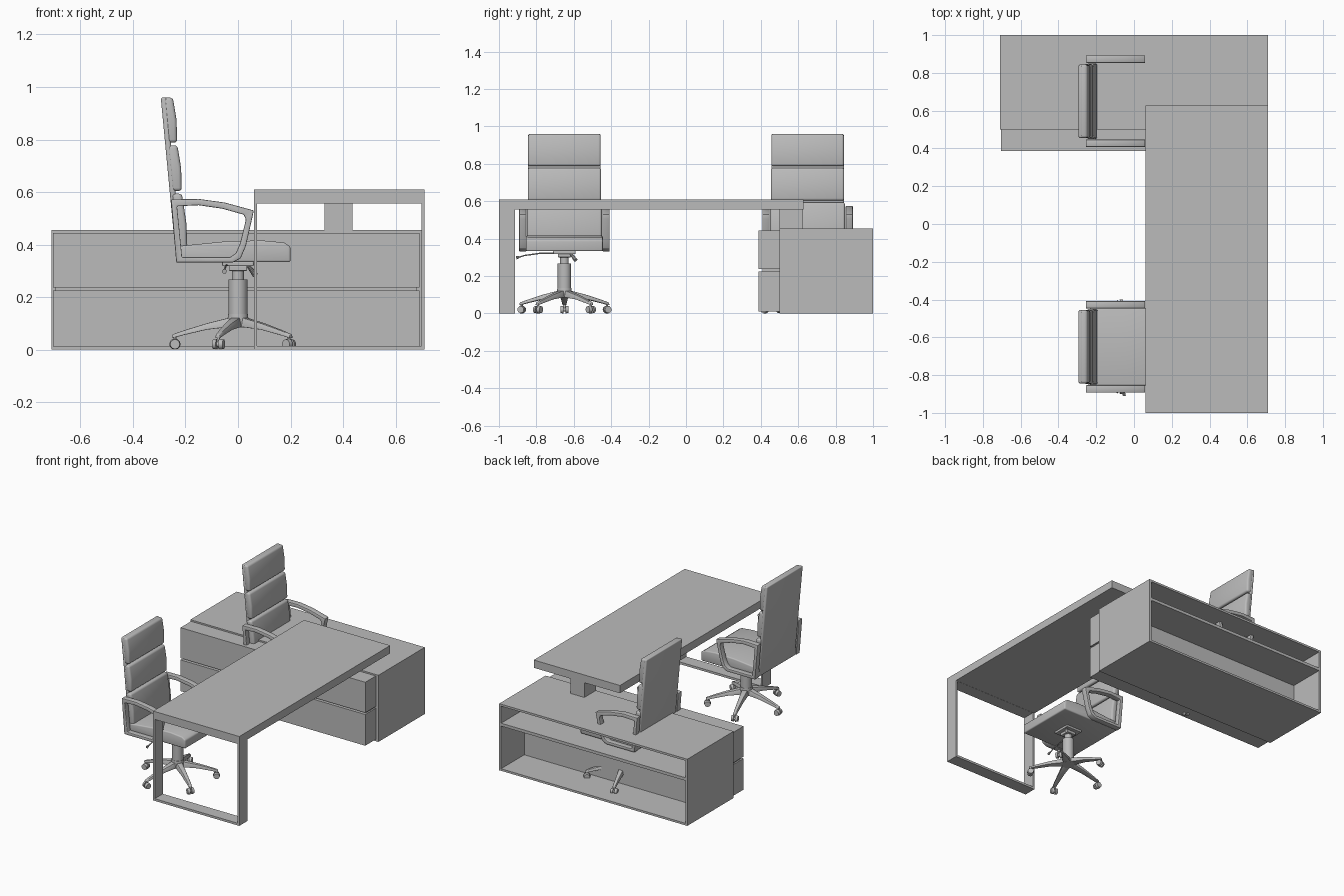
import bpy, bmesh, math
from mathutils import Vector, Matrix

cube = bpy.data.objects.get("Cube")
if cube:
    bpy.data.objects.remove(cube, do_unlink=True)

# One neutral grey for everything
grey = bpy.data.materials.new("neutral grey")
grey.use_nodes = True
COL = (0.5, 0.5, 0.5, 1)
grey.diffuse_color = COL
grey.node_tree.nodes["Principled BSDF"].inputs["Base Color"].default_value = COL


def finish(name, bm, bevel=0.0, segs=3, smooth=False):
    """Turn a bmesh into a named object, optionally bevelled and smoothed."""
    bmesh.ops.recalc_face_normals(bm, faces=bm.faces)
    if bevel:
        edges = [e for e in bm.edges if e.calc_face_angle(0) > 0.6]
        bmesh.ops.bevel(bm, geom=edges, offset=bevel, segments=segs, profile=0.5, affect='EDGES')
    me = bpy.data.meshes.new(name)
    bm.to_mesh(me)
    bm.free()
    me.materials.append(grey)
    if smooth:
        me.shade_smooth()
        me.set_sharp_from_angle(angle=math.radians(35))
    ob = bpy.data.objects.new(name, me)
    bpy.context.collection.objects.link(ob)
    return ob


def add_box(bm, x0, x1, y0, y1, z0, z1):
    m = Matrix.Translation(((x0 + x1) / 2, (y0 + y1) / 2, (z0 + z1) / 2)) @ \
        Matrix.Diagonal((x1 - x0, y1 - y0, z1 - z0, 1))
    bmesh.ops.create_cube(bm, size=1, matrix=m)


def boxes(name, *dims):
    bm = bmesh.new()
    for d in dims:
        add_box(bm, *d)
    return finish(name, bm)


def slab(name, pts, y0, y1, **kw):
    """Extrude an x-z outline across y."""
    bm = bmesh.new()
    a, b = [[bm.verts.new((x, y, z)) for x, z in pts] for y in (y0, y1)]
    bm.faces.new(a)
    bm.faces.new(b)
    for i in range(len(pts)):
        j = (i + 1) % len(pts)
        bm.faces.new((a[i], a[j], b[j], b[i]))
    return finish(name, bm, **kw)


def ring(name, outer, inner, y0, y1, **kw):
    """Closed x-z loop with a hole, extruded across y."""
    bm = bmesh.new()
    o0, o1, i0, i1 = [[bm.verts.new((x, y, z)) for x, z in pts]
                      for pts in (outer, inner) for y in (y0, y1)]
    for k in range(len(outer)):
        j = (k + 1) % len(outer)
        for p, q in ((o0, o1), (i1, i0), (o0, i0), (o1, i1)):
            bm.faces.new((p[k], p[j], q[j], q[k]))
    return finish(name, bm, **kw)


def add_cyl(bm, p, q, r0, r1=None, n=20):
    """Cylinder or cone between two points."""
    p, q = Vector(p), Vector(q)
    d = q - p
    m = Matrix.Translation((p + q) / 2) @ d.to_track_quat('Z', 'Y').to_matrix().to_4x4()
    bmesh.ops.create_cone(bm, cap_ends=True, segments=n, radius1=r0,
                          radius2=r0 if r1 is None else r1, depth=d.length, matrix=m)


# Desk: top slab, hoop leg at the front end, short pedestal on the cabinet
boxes("desk_top", (0.06, 0.71, -1, 0.627, 0.557, 0.61))
ring("desk_hoop_leg", [(0.06, 0), (0.71, 0), (0.71, 0.557), (0.06, 0.557)],
     [(0.072, 0.015), (0.698, 0.015), (0.698, 0.556), (0.072, 0.556)], -1, -0.913)
boxes("desk_pedestal", (0.33, 0.435, 0.5, 0.625, 0.455, 0.557))

# Cabinet: closed front half, open shelves at the back
T = 0.014
boxes("cabinet_carcass",
      (-0.71, 0.71, 0.5, 1, 0.455 - T, 0.455),
      (-0.71, 0.71, 0.5, 1, 0, T),
      (-0.71, -0.71 + T, 0.5, 1, T, 0.455 - T),
      (0.71 - T, 0.71, 0.5, 1, T, 0.455 - T),
      (-0.71 + T, 0.71 - T, 0.5, 0.75, T, 0.455 - T))
boxes("cabinet_shelf", (-0.71 + T, 0.71 - T, 0.75, 1, 0.305, 0.325))
boxes("drawer_core", (-0.695, 0.68, 0.41, 0.5, 0.02, 0.435))
for label, z0, z1 in (("lower", 0.012, 0.225), ("upper", 0.237, 0.445)):
    boxes("drawer_" + label, (-0.705, 0.69, 0.387, 0.5, z0, z1))

# Armrest loop outlines
ARM_OUT = [(-0.255, 0.572), (-0.15, 0.574), (-0.05, 0.56), (0.06, 0.53), (0.055, 0.505),
           (0.03, 0.395), (0.01, 0.348), (-0.02, 0.332), (-0.12, 0.332), (-0.235, 0.332)]
ARM_IN = [(-0.232, 0.546), (-0.15, 0.55), (-0.06, 0.537), (0.022, 0.514), (0.03, 0.495),
          (0.008, 0.405), (-0.008, 0.368), (-0.03, 0.352), (-0.12, 0.352), (-0.213, 0.352)]


def back_x(z):
    """Rear face of the leaning backrest."""
    return -0.294 + (0.96 - z) * 0.095


def chair(tag, cy):
    n = lambda part: tag + "_" + part
    # Backrest shell and three cushions
    zs = (0.335, 0.96)
    slab(n("back_shell"), [(back_x(zs[0]), zs[0]), (back_x(zs[0]) + 0.022, zs[0]),
                           (back_x(zs[1]) + 0.022, zs[1]), (back_x(zs[1]), zs[1])],
         cy - 0.194, cy + 0.194, bevel=0.008, smooth=True)
    for part, z0, z1, w in (("lower", 0.37, 0.594, 0.2), ("middle", 0.604, 0.778, 0.196),
                            ("upper", 0.788, 0.96, 0.194)):
        a, b, zm = back_x(z0), back_x(z1), (z0 + z1) / 2
        slab(n("back_cushion_" + part),
             [(a + 0.008, z0), (a + 0.046, z0), (back_x(zm) + 0.052, zm), (b + 0.046, z1), (b + 0.008, z1)],
             cy - w, cy + w, bevel=0.012, smooth=True)
    # Seat cushion
    slab(n("seat"), [(-0.235, 0.333), (0.2, 0.333), (0.2, 0.392), (0.175, 0.408), (0.09, 0.416),
                     (-0.05, 0.412), (-0.2, 0.397), (-0.235, 0.395)],
         cy - 0.205, cy + 0.205, bevel=0.008, smooth=True)
    # Armrests on both sides
    for side, s in (("left", 1), ("right", -1)):
        ring(n("armrest_" + side), ARM_OUT, ARM_IN, cy + s * 0.203, cy + s * 0.242, bevel=0.004, segs=2, smooth=True)
    # Tilt mechanism, levers and gas column
    bm = bmesh.new()
    add_box(bm, -0.06, 0.06, cy - 0.06, cy + 0.06, 0.318, 0.335)
    add_box(bm, -0.035, 0.035, cy - 0.035, cy + 0.035, 0.3, 0.32)
    finish(n("mechanism"), bm, bevel=0.004, segs=2)
    bm = bmesh.new()
    path = [(-0.04, cy, 0.322), (-0.045, cy - 0.13, 0.322), (-0.05, cy - 0.215, 0.31), (-0.052, cy - 0.24, 0.302)]
    for p, q in zip(path, path[1:]):
        add_cyl(bm, p, q, 0.0035, n=10)
    add_cyl(bm, path[-1], (-0.052, cy - 0.258, 0.298), 0.005, 0.009, n=10)
    add_cyl(bm, (0.035, cy + 0.03, 0.325), (0.065, cy + 0.06, 0.285), 0.006, 0.011, n=10)
    finish(n("levers"), bm, smooth=True)
    bm = bmesh.new()
    add_cyl(bm, (0, cy, 0.085), (0, cy, 0.135), 0.042, 0.038, n=28)
    add_cyl(bm, (0, cy, 0.13), (0, cy, 0.268), 0.036, n=28)
    add_cyl(bm, (0, cy, 0.265), (0, cy, 0.32), 0.023, n=28)
    finish(n("gas_column"), bm, smooth=True)
    # Five-arm star base with twin casters
    legs, wheels = bmesh.new(), bmesh.new()
    sections = [(0.02, 0.026, 0.088, 0.125), (0.12, 0.019, 0.076, 0.1),
                (0.205, 0.014, 0.056, 0.074), (0.25, 0.011, 0.044, 0.058)]
    for k in range(5):
        ang = math.pi + k * math.tau / 5
        turn = Matrix.Translation((0, cy, 0)) @ Matrix.Rotation(ang, 4, 'Z')
        rows = [[legs.verts.new(turn @ Vector(v)) for v in
                 ((r, -w, z0), (r, w, z0), (r, w * 0.7, z1), (r, -w * 0.7, z1))]
                for r, w, z0, z1 in sections]
        for a, b in zip(rows, rows[1:]):
            for i in range(4):
                j = (i + 1) % 4
                legs.faces.new((a[i], a[j], b[j], b[i]))
        legs.faces.new(rows[0])
        legs.faces.new(rows[-1])
        for s in (-1, 1):
            add_cyl(wheels, turn @ Vector((0.24, s * 0.005, 0.021)),
                    turn @ Vector((0.24, s * 0.021, 0.021)), 0.021, 0.018, n=20)
        add_cyl(wheels, turn @ Vector((0.24, -0.006, 0.021)), turn @ Vector((0.24, 0.006, 0.021)), 0.01, n=12)
        add_cyl(wheels, turn @ Vector((0.24, 0, 0.02)), turn @ Vector((0.24, 0, 0.05)), 0.006, n=12)
    finish(n("star_base"), legs, bevel=0.003, segs=2, smooth=True)
    finish(n("casters"), wheels, smooth=True)


chair("front_chair", -0.65)
chair("rear_chair", 0.65)
